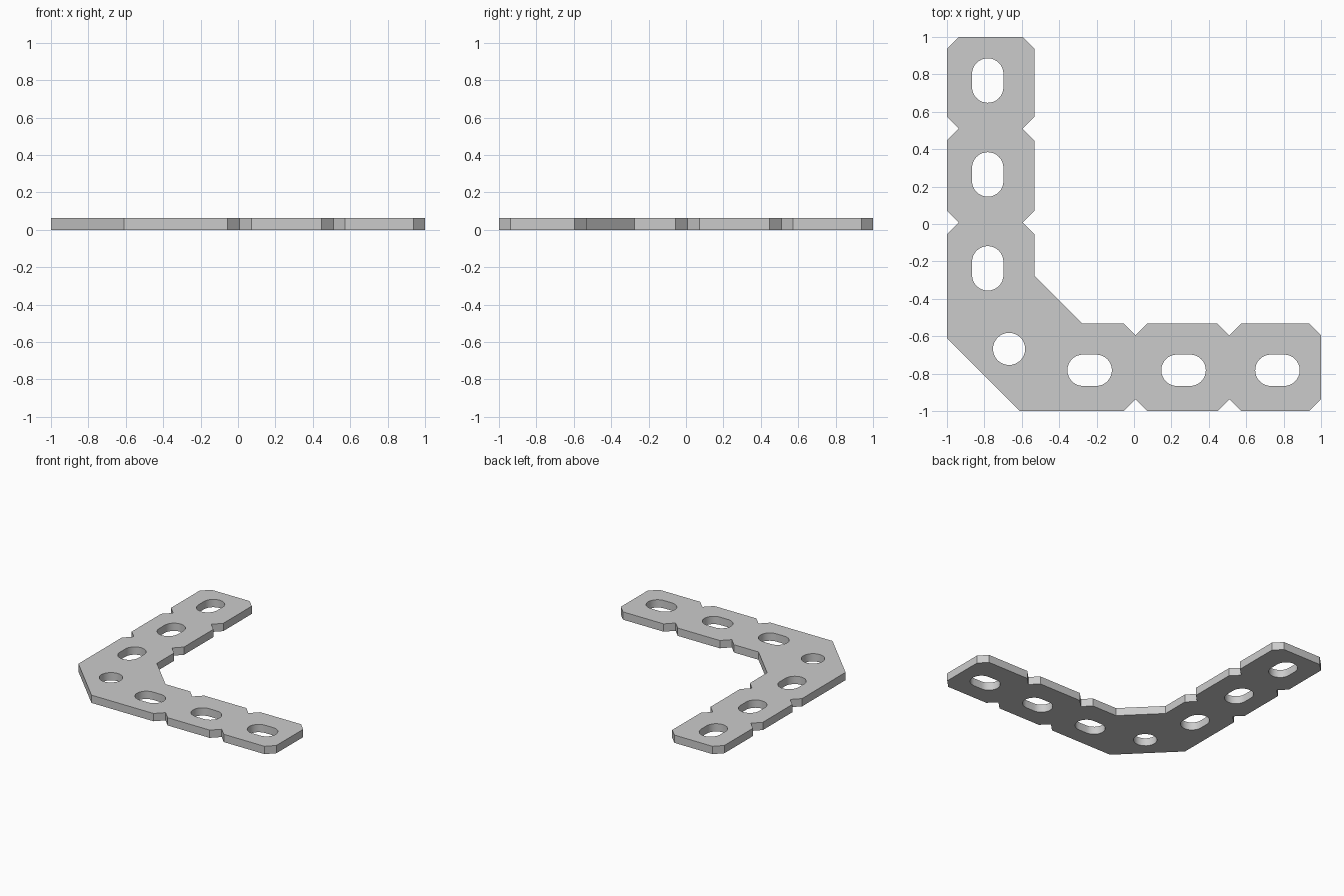
import bpy, bmesh, math

if "Cube" in bpy.data.objects:
    bpy.data.objects.remove(bpy.data.objects["Cube"])

T = 0.063            # plate thickness
OUT, INN = -1.0, -0.533   # outer and inner edges of an arm
C = 0.063            # chamfer and notch depth
NOTCHES = (0.51, 0.008)   # notch centres along an arm
SLOTS = (0.767, 0.265, -0.237)


def swap(pts):
    return [(y, x) for x, y in pts]


# Outline of the upright arm, from outer corner up and back down to inner corner
outer = [(OUT, -0.61)]
for n in reversed(NOTCHES):
    outer += [(OUT, n - C), (OUT + C, n), (OUT, n + C)]
outer += [(OUT, 1 - C), (OUT + C, 1)]
inner = [(INN - C, 1), (INN, 1 - C)]
for n in NOTCHES:
    inner += [(INN, n + C), (INN - C, n), (INN, n - C)]
inner += [(INN, -0.275)]
arm = outer + inner
outline = arm + swap(arm)[::-1]   # mirrored across the diagonal


def slot(cx, cy, r, half, n=16):
    pts = []
    for start, dy in ((0, half), (math.pi, -half)):
        for i in range(n + 1):
            a = start + math.pi * i / n
            pts.append((cx + r * math.cos(a), cy + dy + r * math.sin(a)))
    return pts


# Slots in both arms plus the round corner hole
loops = [outline]
for y in SLOTS:
    s = slot(-0.782, y, 0.084, 0.035)
    loops += [s, swap(s)]
loops.append([(-0.668 + 0.086 * math.cos(i * math.pi / 16),
               -0.668 + 0.086 * math.sin(i * math.pi / 16)) for i in range(32)])

# Flat filled curve, thickened
cu = bpy.data.curves.new("corner_plate", 'CURVE')
cu.dimensions = '2D'
cu.fill_mode = 'BOTH'
cu.extrude = T / 2
for pts in loops:
    sp = cu.splines.new('POLY')
    sp.points.add(len(pts) - 1)
    for p, (x, y) in zip(sp.points, pts):
        p.co = (x, y, 0, 1)
    sp.use_cyclic_u = True
ob = bpy.data.objects.new("corner_plate", cu)
bpy.context.collection.objects.link(ob)
bpy.context.view_layer.objects.active = ob
ob.select_set(True)
bpy.ops.object.convert(target='MESH')
ob = bpy.context.object

# Weld caps to walls and stand the plate on the ground
bm = bmesh.new()
bm.from_mesh(ob.data)
bmesh.ops.remove_doubles(bm, verts=bm.verts, dist=1e-4)
bmesh.ops.translate(bm, verts=bm.verts, vec=(0, 0, T / 2))
bmesh.ops.recalc_face_normals(bm, faces=bm.faces)
bm.to_mesh(ob.data)
bm.free()
bpy.ops.object.shade_smooth_by_angle(angle=math.radians(30))
